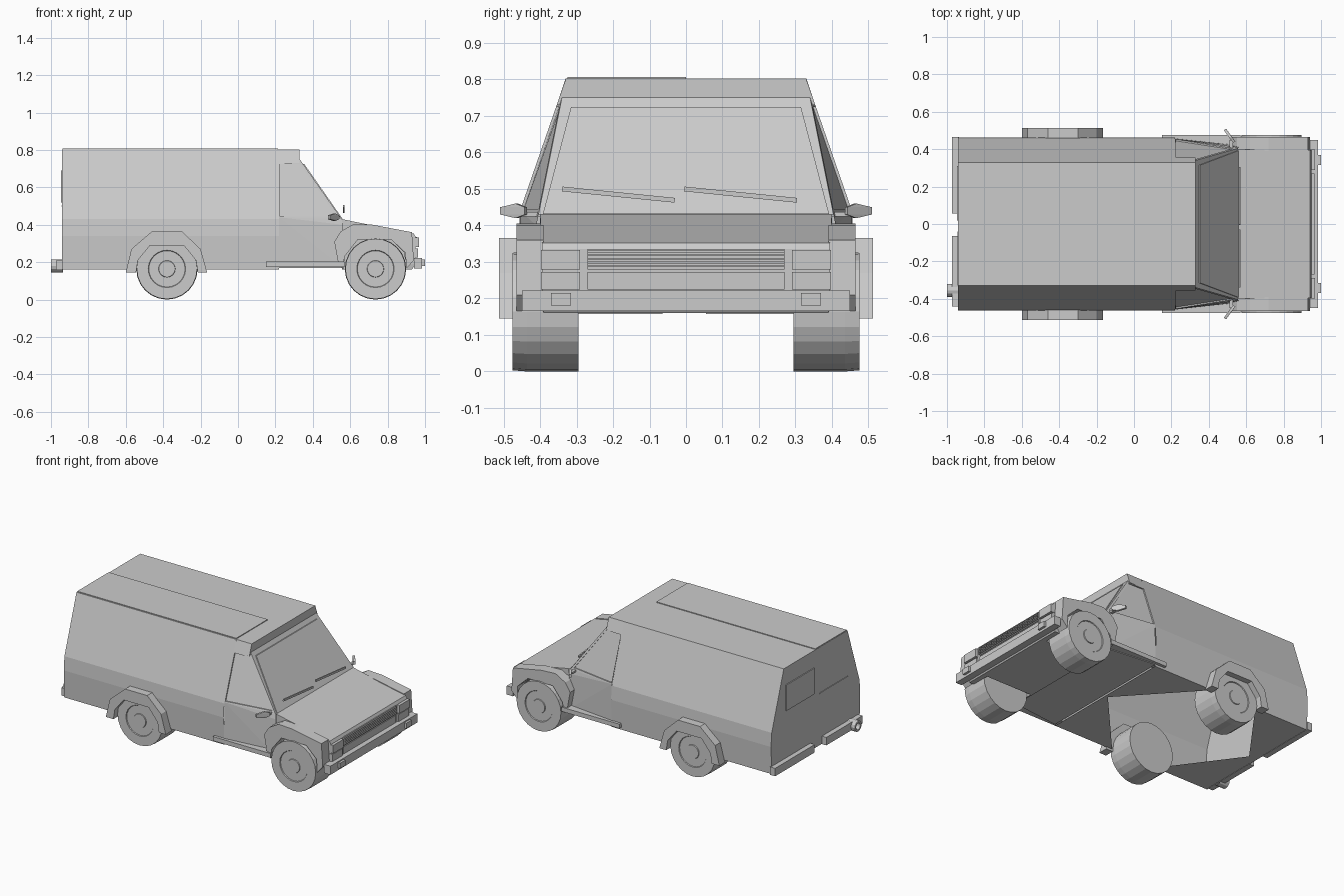
import bpy, bmesh, math
from mathutils import Vector, Matrix

if "Cube" in bpy.data.objects:
    bpy.data.objects.remove(bpy.data.objects["Cube"])


def finish(name, bm):
    bmesh.ops.recalc_face_normals(bm, faces=bm.faces[:])
    me = bpy.data.meshes.new(name)
    bm.to_mesh(me)
    bm.free()
    ob = bpy.data.objects.new(name, me)
    bpy.context.collection.objects.link(ob)
    return ob


def box(name, x, y, z, tilt=0):
    bm = bmesh.new()
    bmesh.ops.create_cube(bm, size=1)
    size = (x[1] - x[0], y[1] - y[0], z[1] - z[0])
    mid = Vector((sum(x) / 2, sum(y) / 2, sum(z) / 2))
    bm.transform(Matrix.Translation(mid) @ Matrix.Rotation(tilt, 4, 'X') @ Matrix.Diagonal((*size, 1)))
    return finish(name, bm)


def hull(name, half):
    """Convex block from points given for the +y half."""
    bm = bmesh.new()
    for x, y, z in half:
        bm.verts.new((x, y, z))
        bm.verts.new((x, -y, z))
    bmesh.ops.convex_hull(bm, input=bm.verts[:])
    bmesh.ops.dissolve_limit(bm, angle_limit=0.01, verts=bm.verts[:], edges=bm.edges[:])
    return finish(name, bm)


def prism(name, pts, y0, y1):
    """Extrude an x-z outline along y; y0 / y1 may be functions of (x, z)."""
    f0 = y0 if callable(y0) else lambda x, z: y0
    f1 = y1 if callable(y1) else lambda x, z: y1
    bm = bmesh.new()
    a = [bm.verts.new((x, f0(x, z), z)) for x, z in pts]
    b = [bm.verts.new((x, f1(x, z), z)) for x, z in pts]
    bm.faces.new(a)
    bm.faces.new(b)
    for i in range(len(pts)):
        j = (i + 1) % len(pts)
        bm.faces.new((a[i], a[j], b[j], b[i]))
    return finish(name, bm)


def lathe(name, prof, loc, side, n=24):
    """Spin (radius, y) points round the y axis."""
    bm = bmesh.new()
    vs = [bm.verts.new((r, y * side, 0)) for r, y in prof]
    es = [bm.edges.new(p) for p in zip(vs, vs[1:])]
    bmesh.ops.spin(bm, geom=vs + es, axis=(0, 1, 0), cent=(0, 0, 0),
                   angle=2 * math.pi, steps=n, use_merge=True)
    bmesh.ops.remove_doubles(bm, verts=bm.verts[:], dist=1e-5)
    bm.transform(Matrix.Translation(loc))
    return finish(name, bm)


def cut(ob, cutter):
    m = ob.modifiers.new("cut", 'BOOLEAN')
    m.operation, m.solver, m.object = 'DIFFERENCE', 'EXACT', cutter
    bpy.context.view_layer.objects.active = ob
    bpy.ops.object.modifier_apply(modifier=m.name)
    bpy.data.objects.remove(cutter)


def open_faces(ob, test):
    """Remove faces whose centre and normal pass the test."""
    bm = bmesh.new()
    bm.from_mesh(ob.data)
    bm.normal_update()
    bad = [f for f in bm.faces if test(f.calc_center_median(), f.normal)]
    bmesh.ops.delete(bm, geom=bad, context='FACES')
    bm.to_mesh(ob.data)
    bm.free()


def cab_side(x, z, off=0.0):
    taper = 0.055 * (x - 0.22) / 0.34 * (0.8 - z) / 0.37
    return 0.33 + 0.347 * (0.8 - z) - taper + off


# rear cargo shell with wheel arches, open underneath
section = [(0.33, 0.802), (0.336, 0.765), (0.455, 0.43), (0.462, 0.34), (0.455, 0.16)]
cargo = hull("cargo_body", [(x, y, z) for x in (-0.94, 0.22) for y, z in section])
rear_arch = [(-0.545, 0.10), (-0.535, 0.21), (-0.47, 0.29), (-0.29, 0.29), (-0.225, 0.21), (-0.215, 0.10)]
cut(cargo, prism("rear_tunnel_cutter", rear_arch, -0.6, 0.6))
open_faces(cargo, lambda c, n: c.x > 0.21 or c.z < 0.161 or
           (-0.55 < c.x < -0.21 and abs(n.y) < 0.1 and c.z < 0.3))
box("roof_panel", (-0.938, 0.215), (-0.325, 0), (0.797, 0.807))

# floor: V-shaped sheets ahead of and behind the rear wheels
for name, x0, x1, apex in (("floor_front", 0.22, -0.215, 0.20), ("floor_rear", -0.94, -0.545, -0.88)):
    bm = bmesh.new()
    for s in (1, -1):
        bm.faces.new([bm.verts.new(p) for p in ((x0, 0, 0.16), (x0, s * 0.455, 0.16),
                                                (x1, s * 0.455, 0.16), (apex, 0, 0.16))])
    bmesh.ops.remove_doubles(bm, verts=bm.verts[:], dist=1e-5)
    finish(name, bm)

# cab, open to the cargo space and engine bay
cab = hull("cab", [(x, cab_side(x, z), z) for x, z in
                   [(0.22, 0.80), (0.295, 0.80), (0.22, 0.44), (0.555, 0.43)]]
           + [(0.22, 0.458, 0.17), (0.56, 0.42, 0.17), (0.56, 0.41, 0.40)])
window = [(0.224, 0.725), (0.332, 0.725), (0.528, 0.445), (0.224, 0.445)]
for s in (1, -1):
    cut(cab, prism("window_cutter", window, lambda x, z: s * cab_side(x, z, -0.008),
                   lambda x, z: s * cab_side(x, z, 0.05)))
open_faces(cab, lambda c, n: c.x < 0.221 or (c.x > 0.55 and abs(n.x) > 0.9))

# brow over the windscreen
hull("roof_brow", [(x, cab_side(0.22, z), z) for x in (0.22, 0.33) for z in (0.73, 0.802)])

# windscreen glass, laid just proud of the cab front
hull("windscreen", [(0.354, 0.315, 0.725), (0.345, 0.315, 0.725),
                    (0.559, 0.392, 0.432), (0.55, 0.392, 0.432)])
for name, y in (("wiper_a", -0.185), ("wiper_b", 0.15)):
    box(name, (0.562, 0.57), (y - 0.155, y + 0.155), (0.478, 0.491), -0.1)

# bonnet block with front wheel wells
nose = hull("bonnet", [(0.555, 0.40, 0.43), (0.94, 0.395, 0.352), (0.95, 0.395, 0.335),
                       (0.95, 0.395, 0.19), (0.93, 0.39, 0.16), (0.555, 0.395, 0.16)])
front_arch = [(0.56, 0.10), (0.57, 0.23), (0.64, 0.32), (0.82, 0.32), (0.89, 0.25), (0.90, 0.10)]
for s in (1, -1):
    cut(nose, prism("front_well_cutter", front_arch, s * 0.27, s * 0.6))
open_faces(nose, lambda c, n: c.x < 0.556 and n.x < -0.9)

# grille and bumper
box("grille_frame", (0.945, 0.956), (-0.27, 0.27), (0.28, 0.335))
for i in range(5):
    z = 0.286 + i * 0.01
    box("grille_bar", (0.95, 0.964), (-0.27, 0.27), (z, z + 0.005))
box("lower_grille", (0.945, 0.955), (-0.27, 0.27), (0.225, 0.272))
box("front_bumper", (0.94, 0.985), (-0.45, 0.45), (0.165, 0.222))

front_flare = [(0.56, 0.165), (0.535, 0.20), (0.515, 0.31), (0.55, 0.365), (0.62, 0.405), (0.72, 0.40),
               (0.93, 0.36), (0.94, 0.21), (0.90, 0.165), (0.895, 0.25), (0.82, 0.32), (0.64, 0.32),
               (0.57, 0.23)]
rear_flare = [(-0.60, 0.145), (-0.57, 0.27), (-0.46, 0.365), (-0.30, 0.365), (-0.20, 0.27), (-0.165, 0.145),
              (-0.215, 0.145), (-0.225, 0.21), (-0.29, 0.29), (-0.47, 0.29), (-0.535, 0.21), (-0.545, 0.145)]
tyre = [(0, 0.295), (0.164, 0.295), (0.164, 0.435), (0.161, 0.475), (0.10, 0.475),
        (0.097, 0.47), (0.045, 0.47), (0.043, 0.475), (0, 0.475)]

# parts repeated on both sides
for s, side in ((1, "left"), (-1, "right")):
    def span(a, b):
        return tuple(sorted((s * a, s * b)))
    box(side + "_headlight", (0.94, 0.968), span(0.29, 0.397), (0.28, 0.333))
    box(side + "_indicator", (0.94, 0.962), span(0.29, 0.397), (0.225, 0.272))
    box(side + "_fog_light", (0.98, 1.0), span(0.315, 0.37), (0.18, 0.215))
    prism(side + "_front_fender", front_flare, s * 0.39, s * 0.465)
    prism(side + "_rear_flare", rear_flare, s * 0.45, s * 0.512)
    for end, x in (("front", 0.735), ("rear", -0.38)):
        lathe(f"{side}_{end}_wheel", tyre, (x, 0, 0.164), s)
    # sill step below the door
    box(side + "_sill", (0.15, 0.57), span(0.41, 0.475), (0.175, 0.203))
    # angled lozenge mirror with a short stalk
    bm = bmesh.new()
    plate = [(0.53, 0.435, 0.43), (0.53, 0.435, 0.45), (0.51, 0.46, 0.46), (0.48, 0.502, 0.45),
             (0.48, 0.502, 0.43), (0.51, 0.46, 0.42)]
    for p in plate:
        for d in (0, 0.012):
            bm.verts.new((p[0] + d, s * (p[1] + d * 0.6), p[2]))
    bmesh.ops.convex_hull(bm, input=bm.verts[:])
    finish(side + "_mirror", bm)
    box(side + "_mirror_stalk", (0.51, 0.53), span(0.40, 0.45), (0.425, 0.437))

# tail: split bumper, window, trim and exhaust
box("rear_bumper_left", (-0.972, -0.935), (0.055, 0.465), (0.158, 0.21))
box("rear_bumper_right", (-0.972, -0.935), (-0.44, -0.065), (0.158, 0.21))
box("rear_window", (-0.946, -0.938), (0.02, 0.31), (0.52, 0.69))
box("rear_trim", (-0.944, -0.938), (-0.33, -0.04), (0.498, 0.503))
pipe = lathe("exhaust", [(0.022, -0.03), (0.022, 0.035), (0.035, 0.035), (0.035, -0.03)], (0, 0, 0), 1, 12)
pipe.rotation_euler = (0, 0, math.pi / 2)
pipe.location = (-0.965, -0.355, 0.18)
